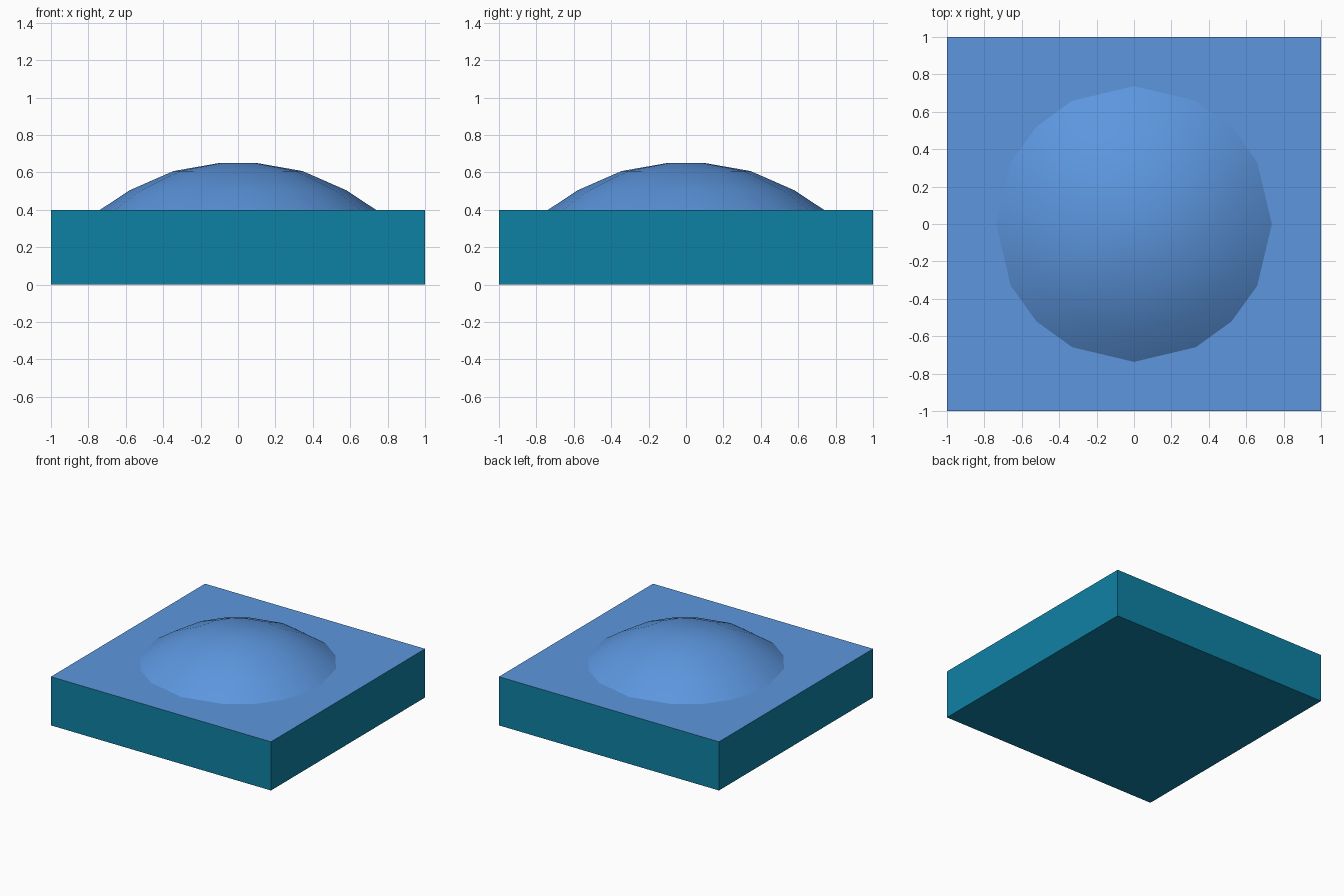
import bpy, bmesh, math

if "Cube" in bpy.data.objects:
    bpy.data.objects.remove(bpy.data.objects["Cube"])


def srgb(r, g, b):
    def lin(c):
        c /= 255
        return c / 12.92 if c <= 0.04045 else ((c + 0.055) / 1.055) ** 2.4
    return (lin(r), lin(g), lin(b), 1)


def material(name, colour):
    m = bpy.data.materials.new(name)
    m.diffuse_color = colour
    m.use_nodes = True
    m.node_tree.nodes["Principled BSDF"].inputs["Base Color"].default_value = m.diffuse_color
    return m


teal = material("teal", srgb(15, 129, 164))
blue = material("sky_blue", srgb(92, 150, 222))


def add_object(name, bm, mats):
    bmesh.ops.recalc_face_normals(bm, faces=bm.faces)
    mesh = bpy.data.meshes.new(name)
    bm.to_mesh(mesh)
    bm.free()
    for m in mats:
        mesh.materials.append(m)
    ob = bpy.data.objects.new(name, mesh)
    bpy.context.collection.objects.link(ob)
    return ob


# Square slab: teal sides and bottom, blue top
bm = bmesh.new()
bmesh.ops.create_cube(bm, size=2)
for v in bm.verts:
    v.co.z = 0.4 if v.co.z > 0 else 0
bm.normal_update()
for f in bm.faces:
    f.material_index = 1 if f.normal.z > 0.5 else 0
add_object("slab", bm, [teal, blue])

# Shallow dome: 16-sided rings, angles taken from a square grid
step = math.atan(0.5)
angles = [q * math.pi / 2 + a for q in range(4)
          for a in (0, step, math.pi / 4, math.pi / 2 - step)]
profile = [(0.737, 0.4), (0.58, 0.504), (0.345, 0.607), (0.1, 0.65)]
bm = bmesh.new()
rings = [[bm.verts.new((r * math.cos(a), r * math.sin(a), z)) for a in angles]
         for r, z in profile]
n = len(angles)
for low, high in zip(rings, rings[1:]):
    for i in range(n):
        j = (i + 1) % n
        bm.faces.new((low[i], low[j], high[j], high[i]))
bm.faces.new(rings[-1])
# open shell: make sure it faces outward
bm.normal_update()
for f in bm.faces:
    f.smooth = True
dome = add_object("dome", bm, [blue])
if dome.data.polygons[-1].normal.z < 0:
    dome.data.flip_normals()
